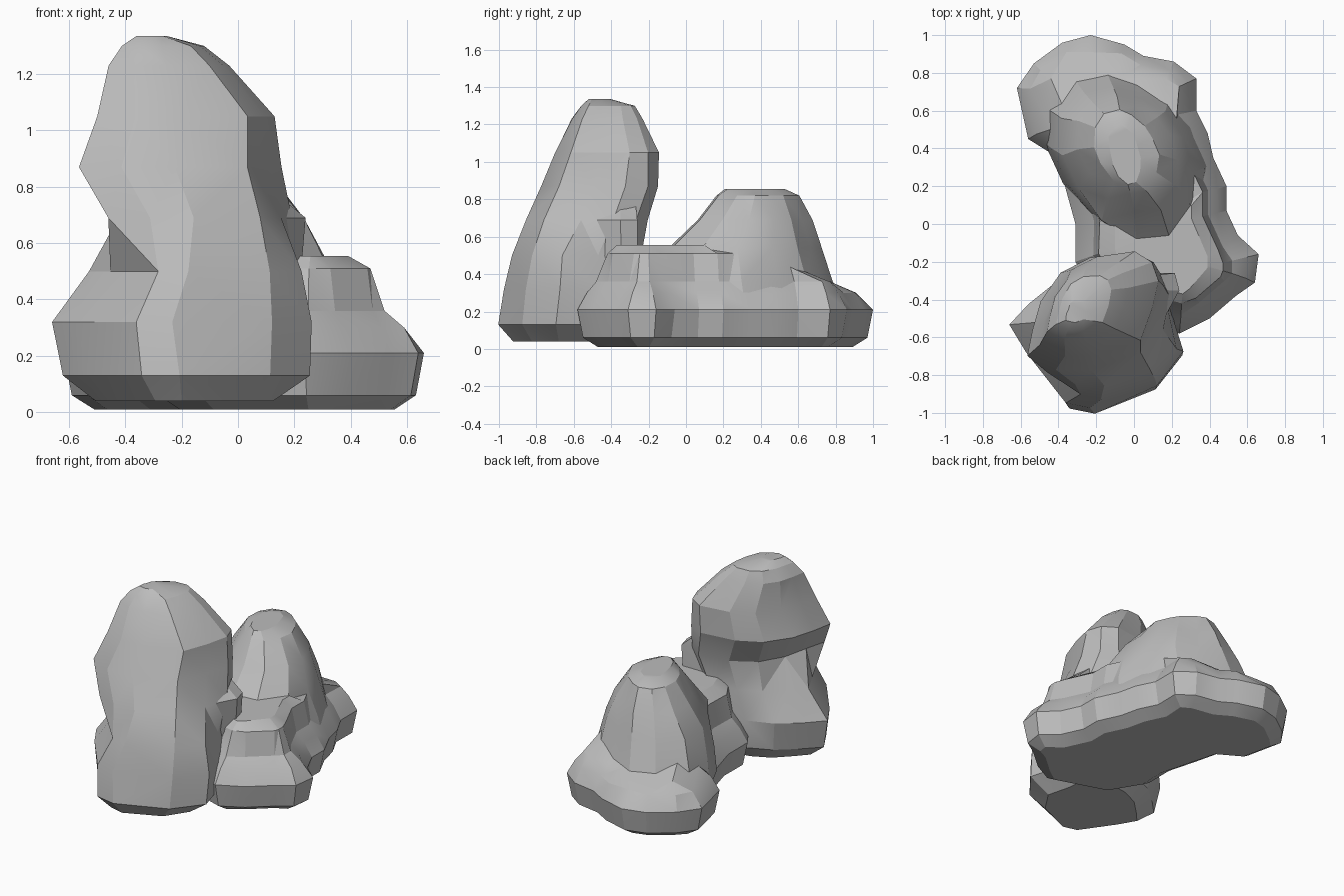
import bpy, bmesh, math, random
from mathutils import Vector

random.seed(4)
if "Cube" in bpy.data.objects:
    bpy.data.objects.remove(bpy.data.objects["Cube"])

stone = bpy.data.materials.new("grey stone")
stone.use_nodes = True
colour = (0.5, 0.5, 0.5, 1)
stone.diffuse_color = colour
stone.node_tree.nodes["Principled BSDF"].inputs["Base Color"].default_value = colour


def fit(outline, x0, x1, y0, y1):
    """Stretch an outline so that it fills the given bounds."""
    xs, ys = zip(*outline)
    return [(x0 + (x - min(xs)) / (max(xs) - min(xs)) * (x1 - x0),
             y0 + (y - min(ys)) / (max(ys) - min(ys)) * (y1 - y0)) for x, y in outline]


def inset(outline, d):
    """Move a counter-clockwise outline inward."""
    result = []
    for i, p in enumerate(outline):
        a, b = Vector(outline[i - 1]), Vector(outline[(i + 1) % len(outline)])
        t = (b - a).normalized()
        result.append((p[0] - t.y * d, p[1] + t.x * d))
    return result


def clamp(outline, x0, x1, y0, y1):
    """Trim an outline to the given bounds."""
    return [(min(max(x, x0), x1), min(max(y, y0), y1)) for x, y in outline]


def loft(name, rings, jitter=0.0):
    """Skin a stack of (z, outline) rings into one faceted rock."""
    bm = bmesh.new()
    loops = []
    for z, outline in rings:
        loops.append([bm.verts.new((x + random.uniform(-jitter, jitter),
                                    y + random.uniform(-jitter, jitter), z))
                      for x, y in outline])
    n = len(loops[0])
    for low, high in zip(loops, loops[1:]):
        for i in range(n):
            j = (i + 1) % n
            bm.faces.new((low[i], low[j], high[j], high[i]))
    bm.faces.new(loops[0][::-1])
    bm.faces.new(loops[-1])
    bmesh.ops.remove_doubles(bm, verts=bm.verts[:], dist=0.004)
    bmesh.ops.triangulate(bm, faces=bm.faces[:])
    bmesh.ops.recalc_face_normals(bm, faces=bm.faces[:])
    mesh = bpy.data.meshes.new(name)
    bm.to_mesh(mesh)
    bm.free()
    obj = bpy.data.objects.new(name, mesh)
    bpy.context.collection.objects.link(obj)
    mesh.materials.append(stone)
    bpy.ops.object.select_all(action="DESELECT")
    obj.select_set(True)
    bpy.context.view_layer.objects.active = obj
    bpy.ops.object.shade_smooth_by_angle(angle=math.radians(20))
    return obj


# Low rock: a wide curving foot that rises to a flat shoulder at the front
foot = [(.24, -.58), (.4, -.5), (.54, -.38), (.64, -.31), (.66, -.16), (.55, -.06),
        (.49, .07), (.49, .2), (.42, .35), (.39, .48), (.33, .6), (.33, .77),
        (.21, .86), (.05, .89), (-.05, .95), (-.23, 1), (-.38, .96), (-.53, .85),
        (-.62, .72), (-.56, .45), (-.4, .35), (-.36, .18), (-.31, 0), (-.31, -.2),
        (-.15, -.45)]
loft("low_rock_body", [
    (.01, inset(foot, .11)),
    (.06, inset(foot, .03)),
    (.21, foot),
    (.3, clamp(inset(foot, .05), -.55, .59, -.56, .91)),
    (.36, clamp(inset(foot, .1), -.44, .52, -.53, .77)),
    (.51, clamp(inset(foot, .13), -.28, .47, -.42, .4)),
    (.555, clamp(inset(foot, .19), -.1, .39, -.37, .1))])

# Rounded hump at the back of the low rock
hump = [(0, -.1), (.2, -.08), (.32, .1), (.34, .3), (.27, .5), (.17, .64), (.02, .73),
        (-.13, .79), (-.3, .75), (-.42, .6), (-.42, .4), (-.33, .2), (-.2, .02)]
loft("low_rock_hump", [(z, fit(hump, *b)) for z, b in (
    (.2, (-.48, .4, -.1, .85)),
    (.36, (-.44, .37, -.1, .79)),
    (.54, (-.38, .32, -.1, .73)),
    (.69, (-.3, .24, .06, .67)),
    (.82, (-.21, .13, .17, .6)),
    (.855, (-.13, .04, .21, .52)))], .008)

# Tall rock, wide and square below, pinched at the waist, overhanging above
base = [(-.23, -1), (.12, -.87), (.26, -.67), (.2, -.45), (.17, -.27), (-.02, -.17),
        (-.25, -.2), (-.42, -.28), (-.56, -.4), (-.66, -.51), (-.57, -.68), (-.36, -.97)]
crown = [(-.2, -.7), (.03, -.62), (.1, -.45), (.135, -.3), (.09, -.2), (0, -.15),
         (-.2, -.17), (-.34, -.25), (-.43, -.38), (-.47, -.52), (-.5, -.64), (-.36, -.7)]
loft("tall_rock", [(z, fit(shape, *b)) for z, shape, b in (
    (.04, base, (-.5, .13, -.92, -.33)),
    (.13, base, (-.62, .25, -1, -.24)),
    (.32, base, (-.66, .26, -.97, -.22)),
    (.5, base, (-.53, .23, -.93, -.24)),
    (.69, crown, (-.46, .19, -.85, -.21)),
    (.87, crown, (-.57, .15, -.77, -.15)),
    (1.05, crown, (-.5, .135, -.7, -.15)),
    (1.23, crown, (-.46, -.03, -.61, -.23)),
    (1.3, crown, (-.41, -.12, -.56, -.27)),
    (1.335, crown, (-.36, -.25, -.52, -.4)))], .006)

# Small ledge jutting from the side of the tall rock
ledge = [(-1, -1), (.3, -.9), (1, .3), (.8, 1), (-1, 1)]
loft("tall_rock_ledge", [(z, fit(ledge, *b)) for z, b in (
    (.45, (0, .22, -.5, -.26)),
    (.69, (0, .24, -.52, -.26)),
    (.78, (0, .13, -.5, -.27)))])
